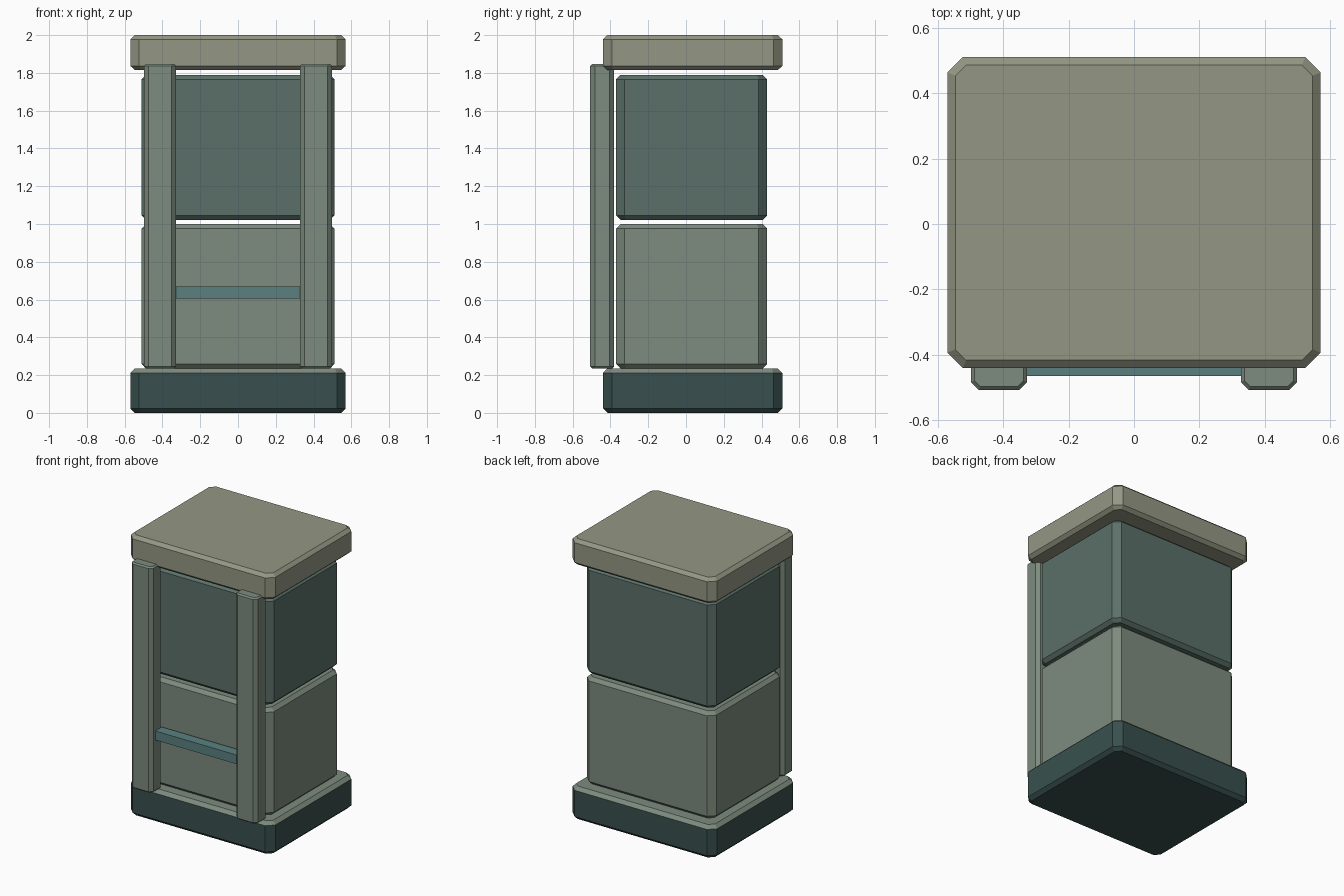
import bpy, bmesh
from math import sqrt

if "Cube" in bpy.data.objects:
    bpy.data.objects.remove(bpy.data.objects["Cube"])


def material(name, hex_code):
    def lin(v):
        v /= 255
        return v / 12.92 if v <= 0.04045 else ((v + 0.055) / 1.055) ** 2.4
    m = bpy.data.materials.new(name)
    m.diffuse_color = (lin(hex_code >> 16), lin(hex_code >> 8 & 255), lin(hex_code & 255), 1)
    m.use_nodes = True
    m.node_tree.nodes["Principled BSDF"].inputs["Base Color"].default_value = m.diffuse_color
    return m


SAGE = material("sage", 0x7D8B7E)
TEAL = material("grey_teal", 0x5B7069)
DARK = material("dark_teal", 0x38504E)
STONE = material("stone", 0x949784)
BLUE = material("blue_teal", 0x5B8080)


def octagon(x0, x1, y0, y1, c):
    return [(x0 + c, y0), (x1 - c, y0), (x1, y0 + c), (x1, y1 - c),
            (x1 - c, y1), (x0 + c, y1), (x0, y1 - c), (x0, y0 + c)]


def chamfered_block(name, x, y, z, corner, inset, rise, mat, top_mat=None):
    """Box with cut vertical corners and a sloped rim at top and bottom."""
    bm = bmesh.new()
    rings = []
    for height, off in ((z[0], inset), (z[0] + rise, 0), (z[1] - rise, 0), (z[1], inset)):
        pts = octagon(x[0] + off, x[1] - off, y[0] + off, y[1] - off,
                      corner - off * (2 - sqrt(2)))
        rings.append([bm.verts.new((px, py, height)) for px, py in pts])
    bm.faces.new(rings[0][::-1])
    top = [bm.faces.new(rings[3])]
    for k in range(3):
        for i in range(8):
            j = (i + 1) % 8
            f = bm.faces.new((rings[k][i], rings[k][j], rings[k + 1][j], rings[k + 1][i]))
            if k == 2:
                top.append(f)
    if top_mat:
        for f in top:
            f.material_index = 1
    me = bpy.data.meshes.new(name)
    bm.to_mesh(me)
    bm.free()
    me.materials.append(mat)
    if top_mat:
        me.materials.append(top_mat)
    ob = bpy.data.objects.new(name, me)
    bpy.context.collection.objects.link(ob)
    return ob


# Base plinth and top cap
chamfered_block("base", (-.57, .57), (-.44, .51), (0, .235), .047, .024, .024, DARK, SAGE)
chamfered_block("cap", (-.57, .57), (-.44, .51), (1.815, 2), .047, .024, .022, STONE)

# Two stacked body blocks with open gaps between them
chamfered_block("lower_body", (-.51, .51), (-.37, .43), (.235, 1.0), .045, .024, .024, SAGE)
chamfered_block("upper_body", (-.51, .51), (-.37, .43), (1.022, 1.79), .045, .024, .024, TEAL)

# Front posts, left and right
for side, x in (("left", (-.498, -.327)), ("right", (.327, .498))):
    chamfered_block(side + "_front_post", x, (-.507, -.38), (.235, 1.847), .024, .01, .01, SAGE)

# Cross bar between the posts
bpy.ops.mesh.primitive_cube_add(size=1, location=(0, -.4275, .637))
bar = bpy.context.object
bar.name = "cross_bar"
bar.scale = (.66, .075, .065)
bar.data.materials.append(BLUE)
